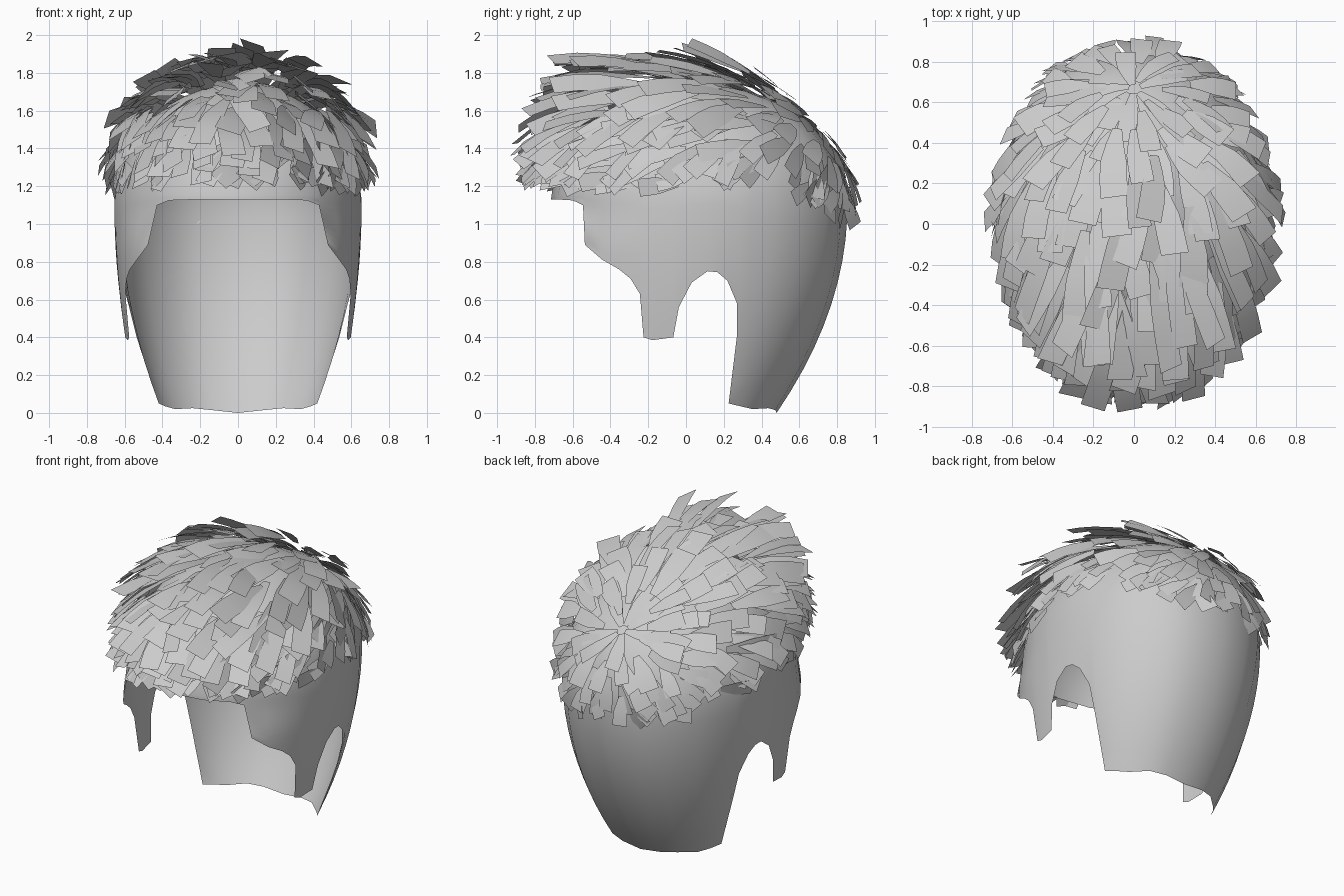
import bpy, bmesh, math, random
from mathutils import Vector

if "Cube" in bpy.data.objects:
    bpy.data.objects.remove(bpy.data.objects["Cube"])

random.seed(11)
YC, ZC = 0.07, 1.1
RAD = Vector((0.655, 0.785, 0.64))
CENTRE = Vector((0, YC, ZC))


def make_object(name, bm, angle):
    me = bpy.data.meshes.new(name)
    bm.to_mesh(me)
    bm.free()
    ob = bpy.data.objects.new(name, me)
    bpy.context.collection.objects.link(ob)
    bpy.ops.object.select_all(action='DESELECT')
    ob.select_set(True)
    bpy.context.view_layer.objects.active = ob
    bpy.ops.object.shade_smooth_by_angle(angle=math.radians(angle))
    return ob


def smooth(a, b, x):
    x = min(1, max(0, (x - a) / (b - a)))
    return x * x * (3 - 2 * x)


# Scalp: columns running from the cut hairline up to the crown
HAIRLINE = [(0, 1.13), (.3, 1.13), (.55, 1.125), (.67, 1.1), (.69, .89), (.86, .81),
            (1.0, .76), (1.09, .71), (1.159, .63), (1.186, .4), (1.25, .385), (1.395, .4),
            (1.433, .56), (1.52, .69), (1.63, .75), (1.70, .745), (1.775, .70),
            (1.86, .58), (1.89, .4), (1.93, .05), (2.1, .035), (2.3, .02),
            (2.6, .025), (2.85, .015), (math.pi, 0)]


def scalp_point(t, z):
    u = max(0, 1 - z / ZC)
    back = smooth(1.3, 1.9, t)
    a = RAD.x - (.12 + .11 * back) * u * u
    b = RAD.y if t < math.pi / 2 else RAD.y - .375 * u * u
    if z > ZC:
        k = math.sqrt(max(0, 1 - ((z - ZC) / RAD.z) ** 2))
        a, b = a * k, b * k
    power = .9 - .22 * smooth(1.13, .85, z) * (1 - back)
    return Vector((a * max(0, math.sin(t)) ** power, YC - b * math.cos(t), z))


bm = bmesh.new()
columns = HAIRLINE + [(2 * math.pi - t, z) for t, z in HAIRLINE[-2:0:-1]]
grid = []
for t, low in columns:
    side = 1 if t <= math.pi else -1
    tt = t if side > 0 else 2 * math.pi - t
    levels = [low + (1.15 - low) * i / 10 for i in range(11)]
    e0 = math.asin(.05 / RAD.z)
    levels += [ZC + RAD.z * math.sin(e0 + (math.pi / 2 - e0) * i / 10) for i in range(1, 11)]
    col = []
    for z in levels:
        p = scalp_point(tt, z)
        col.append(bm.verts.new((p.x * side, p.y, p.z)))
    grid.append(col)
for i, col in enumerate(grid):
    nxt = grid[(i + 1) % len(grid)]
    for j in range(len(col) - 1):
        bm.faces.new((col[j], nxt[j], nxt[j + 1], col[j + 1]))
bmesh.ops.remove_doubles(bm, verts=bm.verts, dist=1e-4)
bmesh.ops.recalc_face_normals(bm, faces=bm.faces)
make_object("scalp_cap", bm, 60)

# Hair cards: strips flowing away from a whorl at the back of the crown
W = Vector((0, .75, .66)).normalized()
E1 = Vector((1, 0, 0))
E2 = W.cross(E1)


def on_sphere(alpha, phi):
    return W * math.cos(alpha) + (E1 * math.cos(phi) + E2 * math.sin(phi)) * math.sin(alpha)


def to_world(p):
    pos = CENTRE + Vector(p[i] * RAD[i] for i in range(3))
    nor = Vector(p[i] / RAD[i] for i in range(3)).normalized()
    return pos, nor


def add_card(bm, alpha, phi):
    root = on_sphere(alpha, phi)
    top = smooth(.3, .85, root.z)
    near = smooth(0, .5, alpha)
    length = random.uniform(.3, .42) + .12 * top * smooth(.4, 1.1, alpha)
    if root.y > .5 and alpha > .2:
        length *= .8
    skew = random.uniform(-.2, .2)
    skew -= .3 * smooth(1.6, 2.0, alpha)
    # shorten the strip until its tip clears the trimmed line
    while True:
        end = on_sphere(alpha + length, phi + skew)
        tip = to_world(end)[0]
        limit = 1.19 - .17 * smooth(.4, .8, tip.y) + random.uniform(-.03, .05)
        if tip.z > limit:
            break
        length -= .03
        if length < .16:
            return
    # forward-standing tufts, parted in the middle
    front = smooth(.6, 1.3, alpha) * smooth(.3, -.3, root.y) * smooth(.6, .3, abs(tip.x))
    tuft = smooth(.45, .75, end.z)
    if abs(tip.x - .02) < .06:
        tuft *= .3
    base = random.uniform(.006, .03) + .09 * top * near * random.random()
    base += .05 * front * tuft
    rise = random.uniform(.015, .05) + .075 * top * near
    rise += front * (.09 + random.uniform(.1, .2) * tuft)
    width = random.uniform(.085, .115) + .035 * top * near
    tilt = random.uniform(-.4, .4)
    rows, n = [], 4
    for i in range(n + 1):
        s = i / n
        pos, nor = to_world(on_sphere(alpha + length * s, phi + skew * s))
        ahead = to_world(on_sphere(alpha + length * s + .02, phi + skew * (s + .02 / length)))[0]
        across = (ahead - pos).cross(nor).normalized()
        across = (across + nor * tilt * near).normalized()
        c = pos + nor * (base + rise * s ** 1.2)
        c.x *= 1 - .06 * smooth(.1, -.6, c.y)
        w = width * (.35 + .65 * min(1, s * 1.8)) / 2
        pair = []
        for sign in (-1, 1):
            v = c + across * w * sign
            v.y = min(.93, max(-.93, v.y))
            v.z = min(2.0, v.z)
            pair.append(bm.verts.new(v))
        rows.append(pair)
    for (a, b), (c, d) in zip(rows, rows[1:]):
        bm.faces.new((a, b, d, c))


bm = bmesh.new()
alpha = .04
while alpha < 2.35:
    count = max(7, int(2 * math.pi * math.sin(alpha) / .14))
    start = random.random()
    for k in range(count):
        phi = 2 * math.pi * (k + start + random.uniform(-.35, .35)) / count
        add_card(bm, alpha + random.uniform(-.06, .06) * min(1, alpha * 5), phi)
    alpha += .12
make_object("hair_cards", bm, 60)
